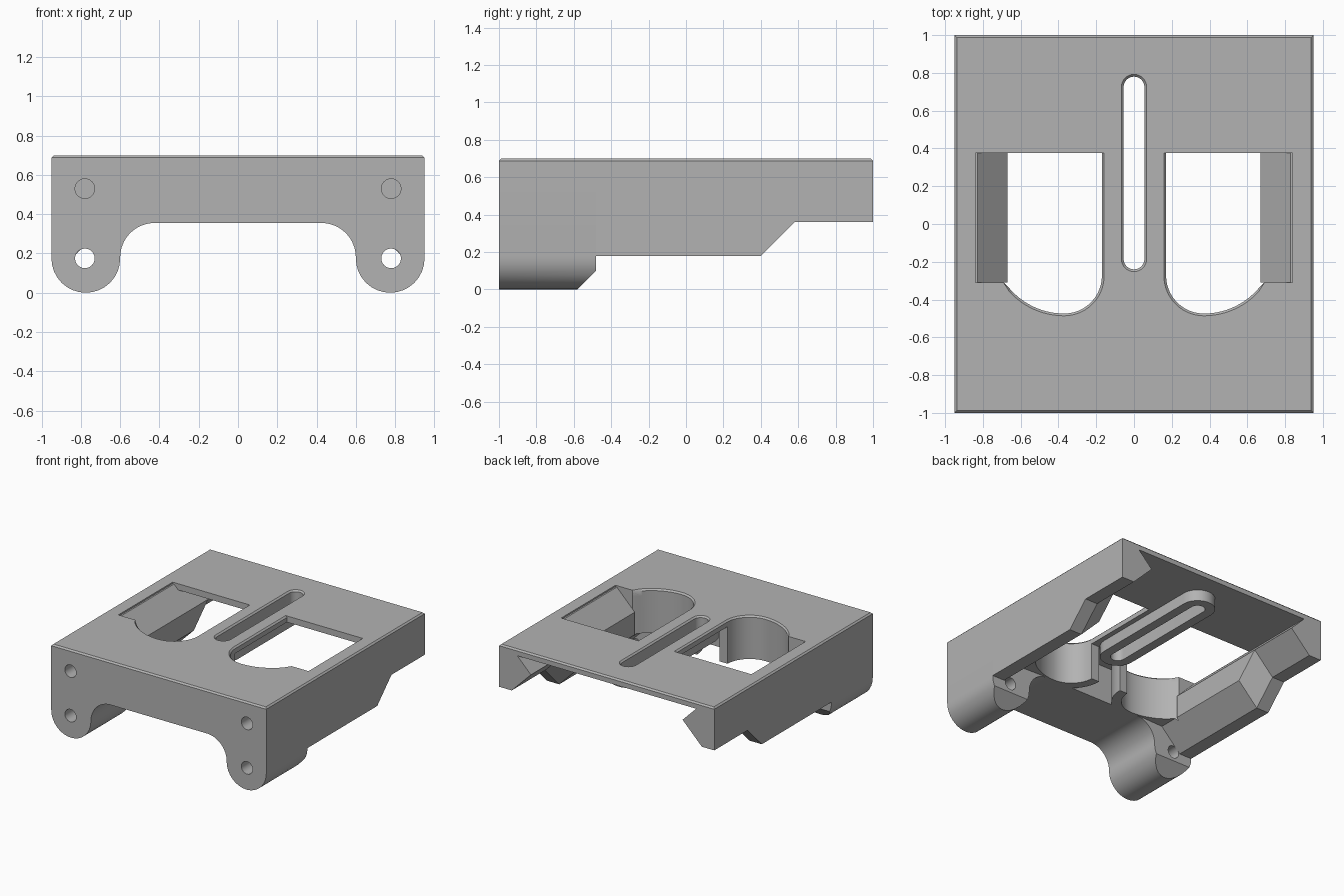
import bpy, bmesh
from math import cos, sin, pi, radians
from mathutils import Vector

if "Cube" in bpy.data.objects:
    bpy.data.objects.remove(bpy.data.objects["Cube"])

grey = bpy.data.materials.new("plain_grey")
grey.use_nodes = True
colour = (0.45, 0.45, 0.45, 1)
grey.diffuse_color = colour
grey.node_tree.nodes["Principled BSDF"].inputs["Base Color"].default_value = colour

TOP, UNDER, CHAMFER = 0.70, 0.65, 0.012
INNER = TOP - CHAMFER


def loft(name, rings):
    """Closed solid through rings that all have the same point count."""
    bm = bmesh.new()
    loops = [[bm.verts.new(p) for p in ring] for ring in rings]
    n = len(loops[0])
    for a, b in zip(loops, loops[1:]):
        for i in range(n):
            j = (i + 1) % n
            bm.faces.new((a[i], a[j], b[j], b[i]))
    bm.faces.new(loops[0])
    bm.faces.new(loops[-1])
    bmesh.ops.remove_doubles(bm, verts=bm.verts, dist=0.0005)
    bmesh.ops.recalc_face_normals(bm, faces=bm.faces)
    mesh = bpy.data.meshes.new(name)
    bm.to_mesh(mesh)
    bm.free()
    obj = bpy.data.objects.new(name, mesh)
    bpy.context.collection.objects.link(obj)
    mesh.materials.append(grey)
    return obj


def along_z(points, z):
    return [(x, y, z) for x, y in points]


def along_y(points, y):
    return [(x, y, z) for x, z in points]


def arc(cx, cy, r, start, end, steps=16):
    angles = [radians(start + (end - start) * i / steps) for i in range(steps + 1)]
    return [(cx + r * cos(a), cy + r * sin(a)) for a in angles]


def apply(obj, kind, **settings):
    mod = obj.modifiers.new(kind.title(), kind)
    for key, value in settings.items():
        setattr(mod, key, value)
    bpy.context.view_layer.objects.active = obj
    bpy.ops.object.modifier_apply(modifier=mod.name)


def cut(obj, *cutters):
    for c in cutters:
        apply(obj, "BOOLEAN", operation="DIFFERENCE", solver="EXACT", object=c)


def stadium(r):
    return arc(0, 0.725, r, 0, 180) + arc(0, -0.185, r, 180, 360)


def opening(side, e):
    # Square rear pocket with a rounded front end
    pts = [(0.17 - e, 0.375), (0.84, 0.375), (0.84, -0.31), (0.69, -0.31)]
    pts += arc(0.37, -0.094, 0.38 + e, 318, 270)
    pts += arc(0.37, -0.274, 0.20 + e, 265, 180)
    return [(side * x, y) for x, y in pts]


def chamfered_cutter(name, shape):
    return loft(name, [along_z(shape(e), z) for e, z in
                       ((0, -0.1), (0, INNER), (CHAMFER, TOP), (CHAMFER, 0.8))])


# Cutters
slot = chamfered_cutter("slot_cutter", lambda e: stadium(0.055 + e))
openings = [chamfered_cutter("opening_cutter", lambda e, s=s: opening(s, e)) for s in (1, -1)]
bolts = [loft("bolt_cutter", [along_y(arc(s * 0.78, z, 0.05, 0, 345, 23), y) for y in (-1.1, end)])
         for s in (1, -1) for z, end in ((0.175, -0.3), (0.53, -0.6))]
heel = loft("heel_cutter", [[(x, -0.60, -0.02), (x, -0.46, 0.12), (x, -0.46, -0.02)]
                            for x in (-1.2, 1.2)])

# Top plate with chamfered rim
def rectangle(inset):
    x, y = 0.95 - inset, 1 - inset
    return [(-x, -y), (x, -y), (x, y), (-x, y)]


plate = loft("top_plate", [along_z(rectangle(i), z)
                           for i, z in ((0, UNDER), (0, INNER), (CHAMFER, TOP))])
cut(plate, slot, *openings)

# Front block with an arch between two round feet
half = [(0.95, INNER)] + arc(0.775, 0.175, 0.175, 0, -180) + arc(0.425, 0.18, 0.175, 0, 90)
profile = half + [(-x, z) for x, z in reversed(half)]
front = loft("front_block", [along_y(profile, y) for y in (-1, -0.48)])
cut(front, heel, *openings, *bolts)


# Side walls with a pointed inner rail and a stepped underside
def wall_ring(y, base):
    return along_y([(0.95, base), (0.84, base), (0.67, base + 0.17),
                    (0.67, 0.53), (0.828, INNER), (0.95, INNER)], y)


wall = loft("side_walls", [wall_ring(-0.31, 0.18), wall_ring(0.4, 0.18),
                           wall_ring(0.58, 0.36), wall_ring(1, 0.36)])

# Solid shoulders joining the walls to the front block
shoulder_profile = [(0.95, 0.18), (0.84, 0.18), (0.67, 0.35), (0.5, 0.355),
                    (0.5, INNER), (0.95, INNER)]
shoulder = loft("shoulders", [along_y(shoulder_profile, y) for y in (-0.48, -0.31)])
cut(shoulder, openings[0])

# Curved walls around the front ends of the openings
rim = arc(0.37, -0.28, 0.27, 180, 270) + [(0.6, -0.55), (0.6, -0.28)]
pocket = loft("pocket_walls", [along_z(rim, z) for z in (0.355, 0.67)])
cut(pocket, openings[0])

for part in (wall, shoulder, pocket):
    apply(part, "MIRROR", use_clip=False)

# Raised collar under the slot
collar = loft("slot_collar", [along_z(stadium(0.13), z) for z in (0.56, 0.67)])
cut(collar, slot)

for c in [slot, heel] + openings + bolts:
    bpy.data.objects.remove(c)

# Smooth curves, crisp edges
bpy.ops.object.select_all(action="DESELECT")
for part in (plate, front, wall, shoulder, pocket, collar):
    part.select_set(True)
bpy.context.view_layer.objects.active = plate
bpy.ops.object.shade_smooth_by_angle(angle=radians(30))
